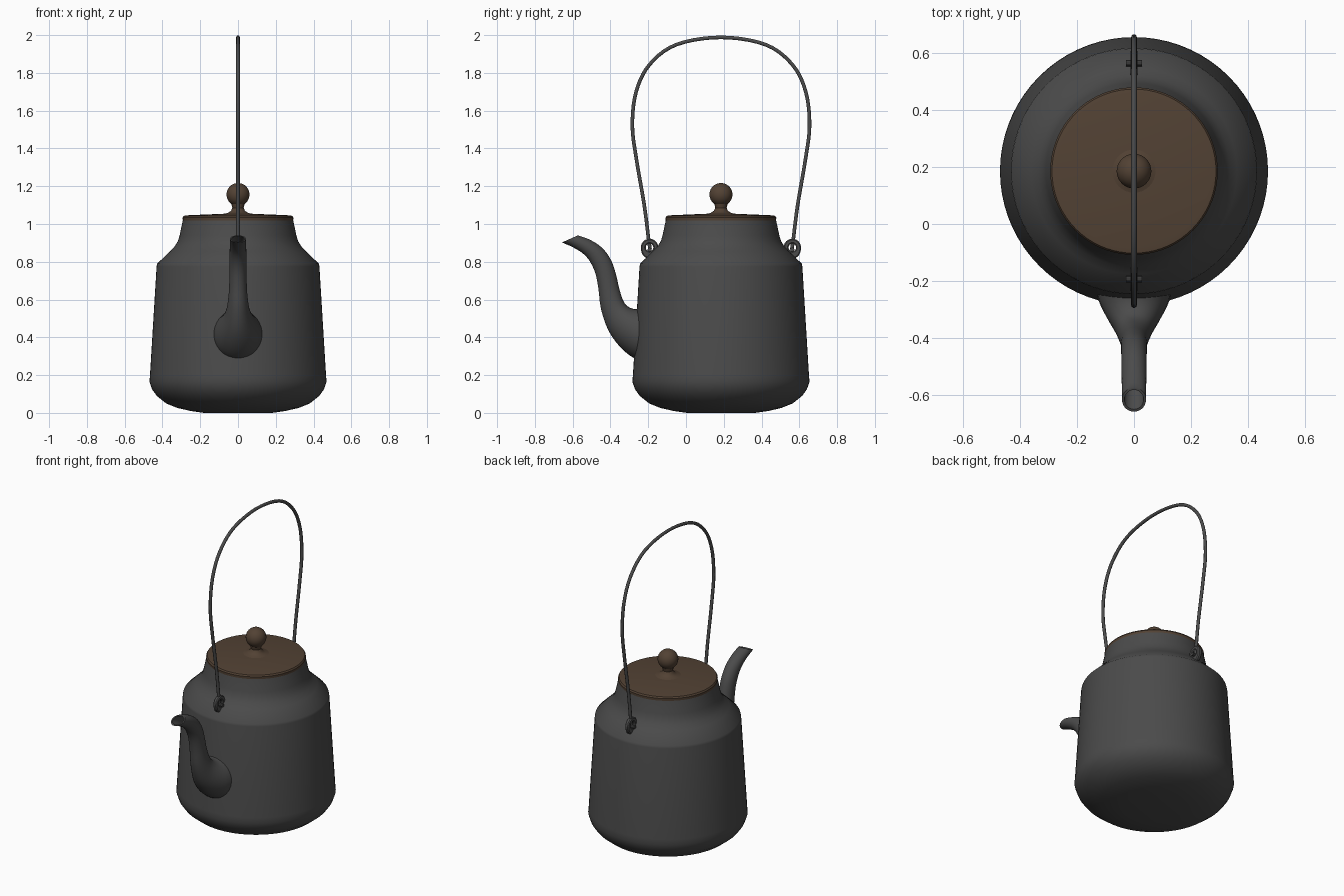
import bpy, bmesh
from math import sin, cos, pi, radians
from mathutils import Vector

cube = bpy.data.objects.get("Cube")
if cube:
    bpy.data.objects.remove(cube, do_unlink=True)

CY = 0.185  # y of the pot's axis


def material(name, rgb):
    m = bpy.data.materials.new(name)
    m.use_nodes = True
    m.diffuse_color = (*rgb, 1)
    bsdf = m.node_tree.nodes["Principled BSDF"]
    bsdf.inputs["Base Color"].default_value = (*rgb, 1)
    bsdf.inputs["Roughness"].default_value = 0.7
    return m


IRON = material("dark iron", (0.07, 0.07, 0.07))
WOOD = material("brown wood", (0.085, 0.054, 0.034))


def loft(name, rings, mat, angle=35):
    """Skin a list of equal point rings, closing both ends."""
    bm = bmesh.new()
    rows = [[bm.verts.new(p) for p in ring] for ring in rings]
    n = len(rows[0])
    for a, b in zip(rows, rows[1:]):
        for i in range(n):
            j = (i + 1) % n
            bm.faces.new((a[i], a[j], b[j], b[i]))
    bm.faces.new(rows[0])
    bm.faces.new(rows[-1])
    bmesh.ops.recalc_face_normals(bm, faces=bm.faces)
    mesh = bpy.data.meshes.new(name)
    bm.to_mesh(mesh)
    bm.free()
    mesh.materials.append(mat)
    ob = bpy.data.objects.new(name, mesh)
    bpy.context.collection.objects.link(ob)
    bpy.ops.object.select_all(action="DESELECT")
    ob.select_set(True)
    bpy.context.view_layer.objects.active = ob
    bpy.ops.object.shade_smooth_by_angle(angle=radians(angle))
    return ob


def turn(name, profile, mat, n=72):
    """Turn a radius/height profile around the pot's axis."""
    angles = [2 * pi * i / n for i in range(n)]
    return loft(name, [[(r * cos(a), CY + r * sin(a), z) for a in angles]
                       for r, z in profile], mat)


def smooth_path(pts, steps=4):
    """Catmull-Rom interpolation of tuples of any length."""
    p = [pts[0], *pts, pts[-1]]
    out = []
    for k in range(1, len(p) - 2):
        for s in range(steps):
            t = s / steps
            out.append(tuple(
                0.5 * (2 * b + (c - a) * t + (2 * a - 5 * b + 4 * c - d) * t * t
                       + (3 * b - a - 3 * c + d) * t ** 3)
                for a, b, c, d in zip(*p[k - 1:k + 3])))
    return out + [tuple(pts[-1])]


def tube(name, path, radius, n=10):
    """Round wire along a path of (y, z) points at x = 0."""
    pts = [Vector((0, y, z)) for y, z in path]
    rings = []
    for i, p in enumerate(pts):
        along = (pts[min(i + 1, len(pts) - 1)] - pts[max(i - 1, 0)]).normalized()
        side = Vector((1, 0, 0))
        up = along.cross(side)
        rings.append([p + radius * (cos(2 * pi * k / n) * side + sin(2 * pi * k / n) * up)
                      for k in range(n)])
    return loft(name, rings, IRON, 60)


# Pot body
turn("pot_body", [(0.18, 0), (0.25, 0.01), (0.32, 0.026), (0.38, 0.05), (0.43, 0.09),
                  (0.455, 0.125), (0.469, 0.165), (0.466, 0.2), (0.431, 0.775),
                  (0.428, 0.79), (0.36, 0.855), (0.335, 0.882), (0.318, 0.91),
                  (0.309, 0.94), (0.292, 1.02)], IRON)

# Lid and its knob
turn("lid", [(0.284, 1.012), (0.292, 1.016), (0.293, 1.034), (0.287, 1.043),
             (0.27, 1.046), (0.06, 1.055)], WOOD)
ball = [(0.061 * cos(a), 1.156 + 0.061 * sin(a))
        for a in [radians(d) for d in range(-55, 90, 12)]]
turn("lid_knob", [(0.1, 1.05), (0.055, 1.058), (0.037, 1.07), (0.03, 1.085)]
     + ball + [(0.003, 1.217)], WOOD, 32)

# Spout: lower edge (y, z), upper edge (y, z), half width
stations = [(-0.2, 0.27, -0.2, 0.56, 0.135), (-0.27, 0.287, -0.265, 0.549, 0.124),
            (-0.345, 0.345, -0.31, 0.565, 0.095), (-0.41, 0.435, -0.335, 0.6, 0.066),
            (-0.45, 0.55, -0.355, 0.665, 0.051), (-0.464, 0.66, -0.37, 0.73, 0.046),
            (-0.485, 0.755, -0.395, 0.805, 0.045), (-0.53, 0.83, -0.44, 0.87, 0.044),
            (-0.595, 0.875, -0.505, 0.915, 0.043), (-0.657, 0.902, -0.572, 0.94, 0.042)]


def spout_ring(s, scale=1, n=28):
    low, high = Vector((0, s[0], s[1])), Vector((0, s[2], s[3]))
    mid, half = (low + high) / 2, (high - low) / 2
    return [mid + scale * (half * sin(2 * pi * k / n) + Vector((s[4] * cos(2 * pi * k / n), 0, 0)))
            for k in range(n)]


course = smooth_path(stations, 3)
loft("spout", [spout_ring(s) for s in course]
     + [spout_ring(s, 0.8) for s in reversed(course[-10:])], IRON, 45)

# Bail handle, one half mirrored across the pot's axis
half = [(-0.19, 0.865), (-0.198, 0.92), (-0.221, 1.1), (-0.262, 1.34), (-0.284, 1.52),
        (-0.264, 1.7), (-0.192, 1.845), (-0.05, 1.95)]
full = half + [(CY, 1.988)] + [(2 * CY - y, z) for y, z in reversed(half)]
tube("bail_handle", smooth_path(full, 5), 0.01)

# Lugs: pierced ears on the shoulder, with a pin holding the handle end
for label, d in (("front", -1), ("back", 1)):
    center = Vector((0, CY + d * 0.378, 0.876))
    rings = []
    for i in range(24):
        a = 2 * pi * i / 24
        out = Vector((0, d * cos(a), sin(a)))
        # the ear stretches down and inward to meet the shoulder
        outer = 0.046 + 0.014 * max(0, -sin(a)) ** 2
        rings.append([center + out * r + Vector((x, 0, 0)) for r, x in
                      ((0.02, -0.008), (0.026, -0.013), (outer - 0.006, -0.013),
                       (outer, -0.007), (outer, 0.007), (outer - 0.006, 0.013),
                       (0.026, 0.013), (0.02, 0.008))])
    rings.append(rings[0])
    loft(label + "_lug", rings, IRON, 40)
    loft(label + "_handle_pin",
         [[center + Vector((x, 0.011 * cos(k * pi / 5), 0.011 * sin(k * pi / 5) - 0.012))
           for k in range(10)] for x in (-0.028, 0.028)], IRON)
